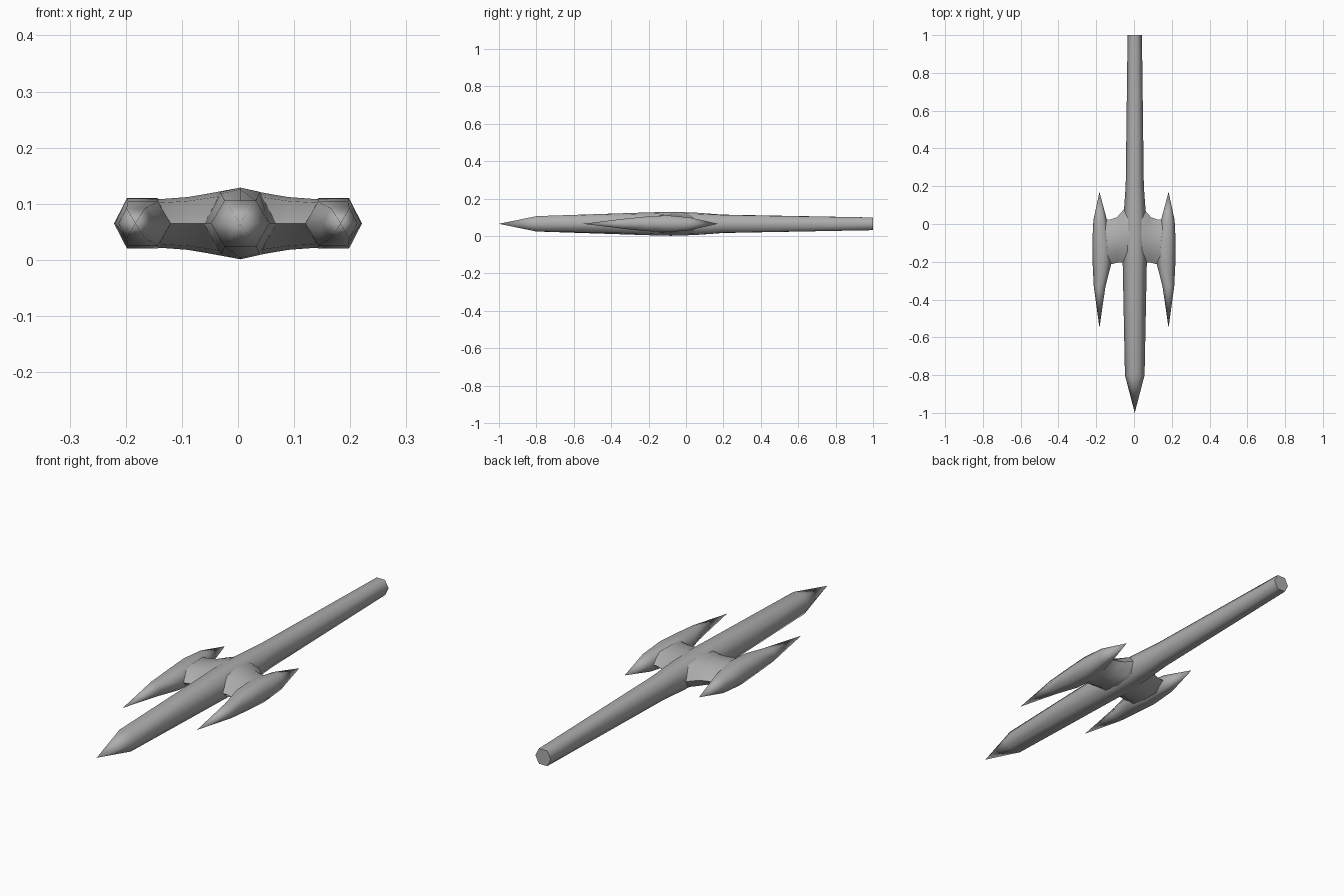
import bpy, bmesh, math

cube = bpy.data.objects.get("Cube")
if cube:
    bpy.data.objects.remove(cube, do_unlink=True)

MID = 0.065  # height of the horizontal mid plane

grey = bpy.data.materials.new("plain grey")
grey.use_nodes = True
COLOUR = (0.42, 0.42, 0.42, 1)
grey.diffuse_color = COLOUR
grey.node_tree.nodes["Principled BSDF"].inputs["Base Color"].default_value = COLOUR


def loft(name, rings, cap_end=False, mirrored=False):
    """Skin a list of rings; a ring of one point makes a tip."""
    bm = bmesh.new()
    rows = [[bm.verts.new(p) for p in ring] for ring in rings]
    for a, b in zip(rows, rows[1:]):
        n = max(len(a), len(b))
        for i in range(n):
            j = (i + 1) % n
            if len(a) == 1:
                bm.faces.new((a[0], b[i], b[j]))
            elif len(b) == 1:
                bm.faces.new((a[i], b[0], a[j]))
            else:
                bm.faces.new((a[i], b[i], b[j], a[j]))
    if cap_end:
        bm.faces.new(rows[-1])
    bmesh.ops.recalc_face_normals(bm, faces=bm.faces)
    mesh = bpy.data.meshes.new(name)
    bm.to_mesh(mesh)
    bm.free()
    mesh.materials.append(grey)
    ob = bpy.data.objects.new(name, mesh)
    bpy.context.collection.objects.link(ob)
    bpy.ops.object.select_all(action="DESELECT")
    ob.select_set(True)
    bpy.context.view_layer.objects.active = ob
    bpy.ops.object.shade_smooth_by_angle(angle=math.radians(66))
    if mirrored:
        ob.modifiers.new("mirror", "MIRROR").use_clip = True
    return ob


def hex_ring(y, x, w, h, ridge):
    """Six-sided section with an optional raised centre line."""
    s = 0.54 * w
    pts = [(w, 0), (s, h), (0, ridge), (-s, h), (-w, 0), (-s, -h), (0, -ridge), (s, -h)]
    return [(x + px, y, MID + pz) for px, pz in pts]


# Long central hull: nose tip, swollen middle, tapering tail with flat end
hull = [(-0.8, 0.052, 0.041, 0.041), (-0.2, 0.064, 0.053, 0.061),
        (-0.08, 0.066, 0.056, 0.064), (0.05, 0.059, 0.053, 0.060),
        (0.2, 0.048, 0.047, 0.049), (1.0, 0.038, 0.034, 0.034)]
loft("hull", [[(0.004, -1.0, MID)]] + [hex_ring(y, 0.004, w, h, r) for y, w, h, r in hull],
     cap_end=True)

# Side pods, pointed at both ends: y, inner x, outer x, half height
pod = [(-0.33, 0.151, 0.213, 0.027), (-0.21, 0.120, 0.219, 0.039),
       (-0.1, 0.120, 0.221, 0.045), (0.02, 0.143, 0.215, 0.034)]
loft("side_pods", [[(0.183, -0.55, MID)]]
     + [hex_ring(y, (a + b) / 2, (b - a) / 2, h, h) for y, a, b, h in pod]
     + [[(0.183, 0.17, MID)]], mirrored=True)

# Wings bridging hull and pods: x, front y, rear y, half height
wing = [(0.0, -0.24, 0.13, 0.063), (0.06, -0.205, 0.07, 0.052),
        (0.09, -0.205, 0.036, 0.047), (0.13, -0.215, 0.022, 0.044),
        (0.17, -0.25, 0.03, 0.042)]
shape = [(0, 0), (0.25, 0.85), (0.5, 1), (0.78, 0.85), (1, 0),
         (0.78, -0.85), (0.5, -1), (0.25, -0.85)]
loft("wings", [[(x, f + t * (r - f), MID + k * h) for t, k in shape]
               for x, f, r, h in wing], mirrored=True)
